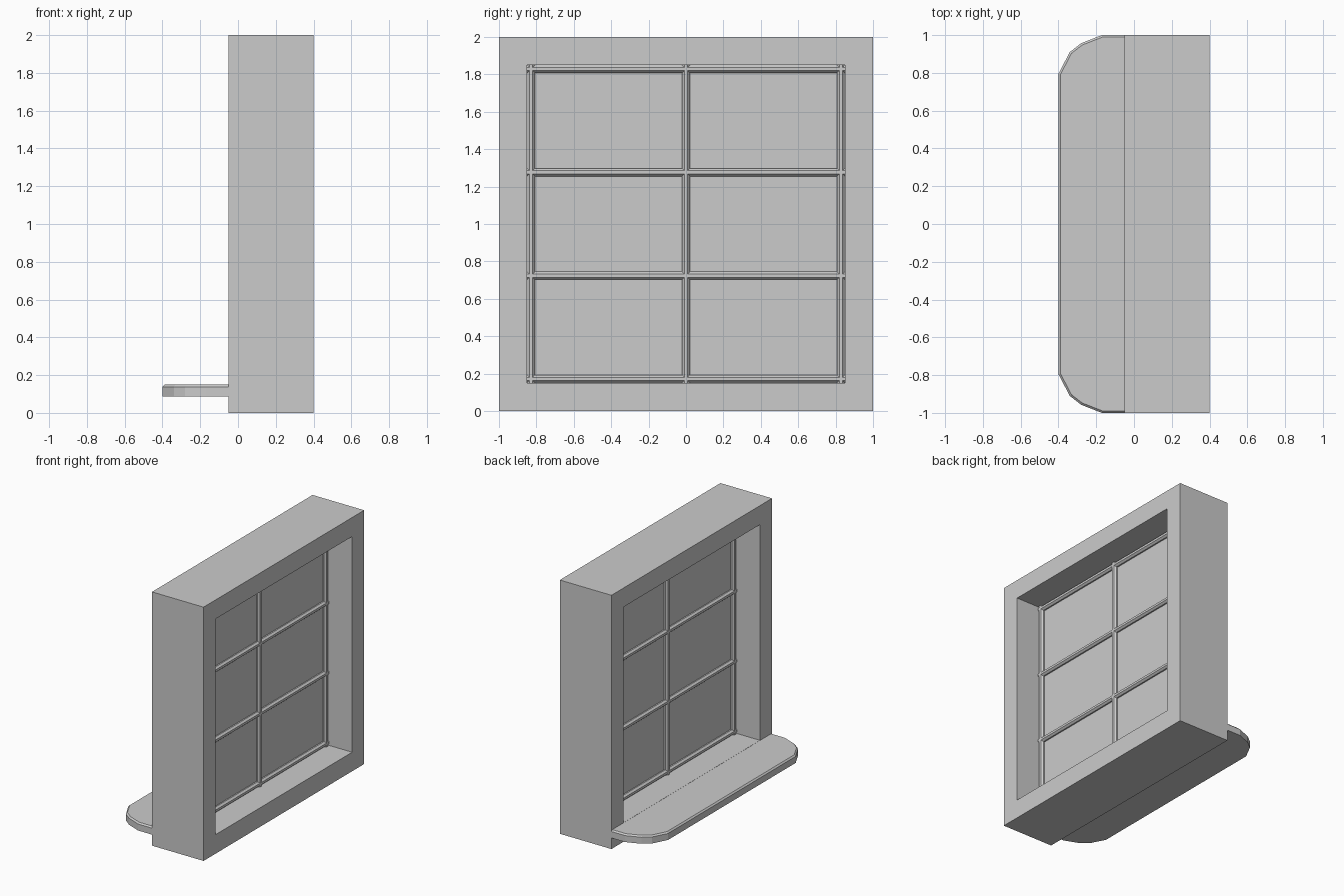
import bpy, bmesh, math
from mathutils import Matrix

if "Cube" in bpy.data.objects:
    bpy.data.objects.remove(bpy.data.objects["Cube"])

X_MID = 0.175           # plane of the glazing
IN, Z0, Z1 = 0.85, 0.15, 1.85


def make(name, bm):
    bmesh.ops.recalc_face_normals(bm, faces=bm.faces)
    me = bpy.data.meshes.new(name)
    bm.to_mesh(me)
    bm.free()
    ob = bpy.data.objects.new(name, me)
    bpy.context.collection.objects.link(ob)
    return ob


# Outer frame: rectangular ring with depth
bm = bmesh.new()
rings = []
for x in (-0.05, 0.4):
    for y, lo, hi in ((1, 0, 2), (IN, Z0, Z1)):
        rings.append([bm.verts.new((x, sy * y, z))
                      for sy, z in ((-1, lo), (1, lo), (1, hi), (-1, hi))])
fo, fi, bo, bi = rings
for a, b in ((fo, fi), (bo, bi), (fo, bo), (fi, bi)):
    for i in range(4):
        j = (i + 1) % 4
        bm.faces.new((a[i], a[j], b[j], b[i]))
make("window_frame", bm)

# Sill: rounded plan, extruded, small chamfer around the upper edge
half = [(-0.05, 1.0), (-0.17, 1.0), (-0.28, 0.957), (-0.34, 0.91), (-0.4, 0.795)]
plan = half + [(x, -y) for x, y in reversed(half)]
bm = bmesh.new()
base = bm.faces.new([bm.verts.new((x, y, 0.087)) for x, y in plan])
ext = bmesh.ops.extrude_face_region(bm, geom=[base])
top = [v for v in ext["geom"] if isinstance(v, bmesh.types.BMVert)]
bmesh.ops.translate(bm, verts=top, vec=(0, 0, 0.062))
if base not in bm.faces[:]:
    bm.faces.new([v for v in bm.verts if v not in top])
edges = [e for e in bm.edges
         if all(v.co.z > 0.14 for v in e.verts)
         and not all(v.co.x > -0.06 for v in e.verts)]
bmesh.ops.bevel(bm, geom=edges, offset=0.011, segments=1, affect='EDGES')
make("sill", bm)

# Glazing bars: octagonal rods, three upright and four level
R = 0.0215 / math.cos(math.pi / 8)
HALF_W = 0.0215


def bar(name, y, z, length, level):
    bm = bmesh.new()
    rot = Matrix.Rotation(math.pi / 2, 4, 'X') if level else Matrix()
    m = (Matrix.Translation((X_MID, y, z)) @ Matrix.Diagonal((1.15, 1, 1, 1))
         @ rot @ Matrix.Rotation(math.pi / 8, 4, 'Z'))
    bmesh.ops.create_cone(bm, cap_ends=True, segments=8, radius1=R, radius2=R,
                          depth=length, matrix=m)
    make(name, bm)


for i in range(3):
    bar(f"upright_bar_{i + 1}", (i - 1) * (IN - HALF_W), 1.0, Z1 - Z0, False)
for i in range(4):
    z = Z0 + HALF_W + i * (Z1 - Z0 - 2 * HALF_W) / 3
    bar(f"level_bar_{i + 1}", 0, z, 2 * IN, True)

# Glass sheet
bm = bmesh.new()
bm.faces.new([bm.verts.new((X_MID, y, z))
              for y, z in ((-IN, Z0), (IN, Z0), (IN, Z1), (-IN, Z1))])
make("glass", bm)
